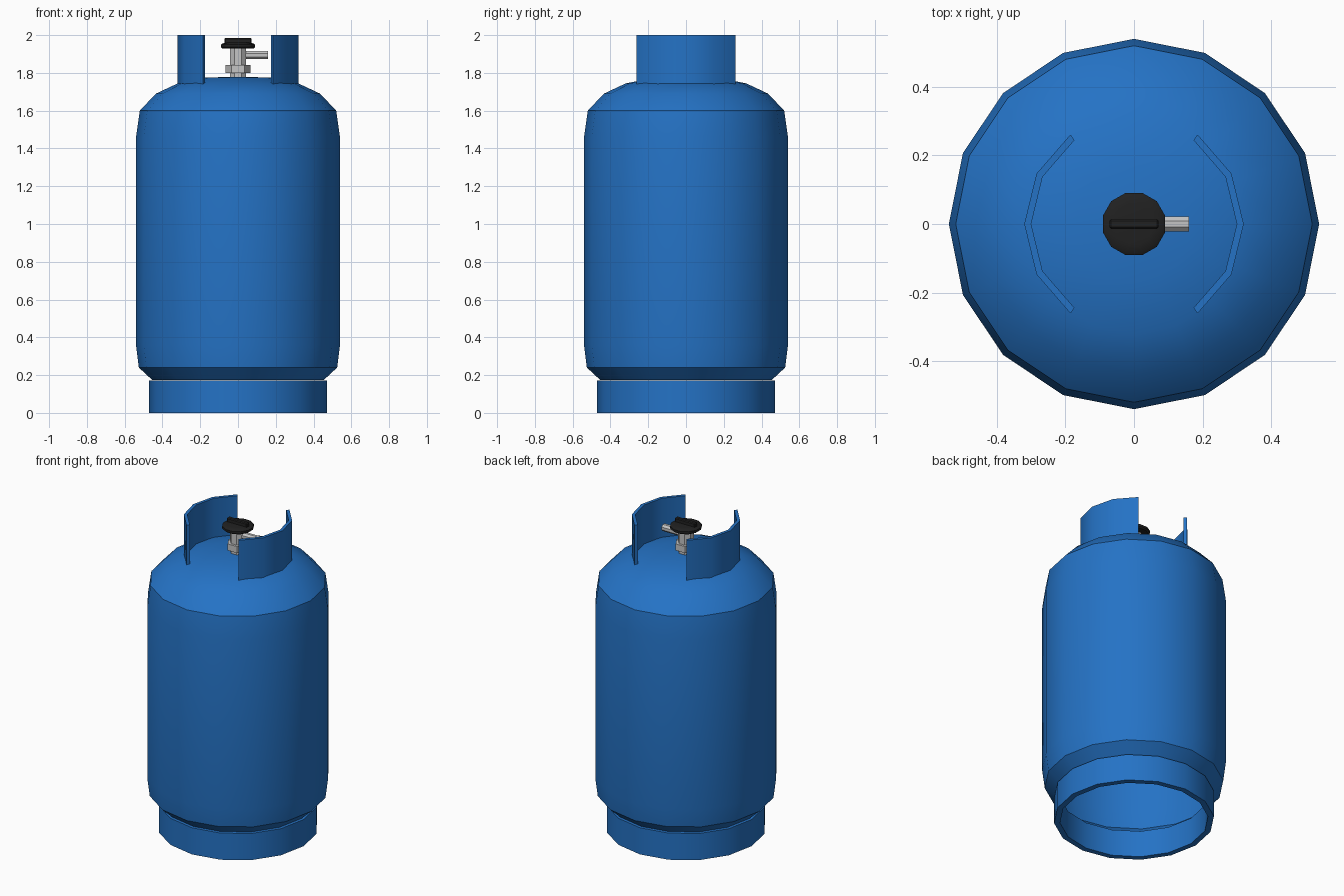
import bpy, bmesh, math
from mathutils import Matrix

cube = bpy.data.objects.get("Cube")
if cube:
    bpy.data.objects.remove(cube, do_unlink=True)


def material(name, rgb, rough):
    m = bpy.data.materials.new(name)
    m.use_nodes = True
    m.diffuse_color = (*rgb, 1)
    bsdf = m.node_tree.nodes["Principled BSDF"]
    bsdf.inputs["Base Color"].default_value = (*rgb, 1)
    bsdf.inputs["Roughness"].default_value = rough
    return m


blue = material("blue paint", (0.018, 0.17, 0.56), 0.5)
steel = material("pale steel", (0.56, 0.56, 0.56), 0.5)
black = material("black plastic", (0.015, 0.015, 0.015), 0.6)


def finish(bm, name, mat, angle=30, recalc=True):
    if recalc:
        bmesh.ops.recalc_face_normals(bm, faces=bm.faces[:])
    mesh = bpy.data.meshes.new(name)
    bm.to_mesh(mesh)
    bm.free()
    mesh.materials.append(mat)
    obj = bpy.data.objects.new(name, mesh)
    bpy.context.collection.objects.link(obj)
    bpy.ops.object.select_all(action="DESELECT")
    obj.select_set(True)
    bpy.context.view_layer.objects.active = obj
    bpy.ops.object.shade_smooth_by_angle(angle=math.radians(angle))
    return obj


def lathe(name, profile, sides, mat, closed=False, turn=0, angle=30):
    """Spin (radius, height) points round z; a zero radius closes to a pole."""
    bm = bmesh.new()
    rings = []
    for r, z in profile:
        steps = 1 if r == 0 else sides
        rings.append([bm.verts.new((r * math.cos(turn + math.tau * i / sides),
                                    r * math.sin(turn + math.tau * i / sides), z))
                      for i in range(steps)])
    pairs = list(zip(rings, rings[1:]))
    if closed:
        pairs.append((rings[-1], rings[0]))
    for a, b in pairs:
        for i in range(sides):
            j = (i + 1) % sides
            quad = [a[i % len(a)], a[j % len(a)], b[j % len(b)], b[i % len(b)]]
            bm.faces.new(list(dict.fromkeys(quad)))
    return finish(bm, name, mat, angle)


# Tank shell, open underneath, with a shallow dome on top
lathe("tank", [(0.455, 0.175), (0.525, 0.24), (0.54, 0.36), (0.54, 1.46),
               (0.52, 1.6), (0.435, 1.69), (0.32, 1.744), (0.17, 1.775),
               (0, 1.78)], 16, blue)

# Foot ring
lathe("foot_ring", [(0.47, 0), (0.47, 0.172), (0.435, 0.172), (0.435, 0)],
      16, blue, closed=True)


# Curved guard plates either side of the valve
def guard(name, side):
    bm = bmesh.new()
    sections = []
    for deg in (-54.6, -27.3, 0, 27.3, 54.6):
        a = math.radians(deg)
        sections.append([bm.verts.new((side * r * math.cos(a), r * math.sin(a), z))
                         for r, z in ((0.32, 1.738), (0.32, 2), (0.3, 2), (0.3, 1.738))])
    for s, t in zip(sections, sections[1:]):
        for i in range(4):
            j = (i + 1) % 4
            bm.faces.new((s[i], s[j], t[j], t[i]))
    bm.faces.new(sections[0])
    bm.faces.new(sections[-1])
    finish(bm, name, blue)


guard("left_guard", 1)
guard("right_guard", -1)

# Valve stem, hexagon nut and side outlet
lathe("valve_stem", [(0, 1.76), (0.047, 1.76), (0.047, 1.935), (0, 1.935)], 8, steel,
      turn=math.pi / 8)
lathe("valve_nut", [(0, 1.8), (0.067, 1.8), (0.067, 1.842), (0, 1.842)], 6, steel)
outlet = lathe("valve_outlet", [(0, 0.03), (0.023, 0.03), (0.023, 0.16), (0, 0.16)],
               8, steel, turn=math.pi / 8)
outlet.data.transform(Matrix.Translation((0, 0, 1.894)) @ Matrix.Rotation(math.pi / 2, 4, "Y"))

# Hand wheel with a raised grip bar
lathe("hand_wheel", [(0, 1.929), (0.085, 1.929), (0.094, 1.936), (0.094, 1.95),
                     (0.085, 1.956), (0.06, 1.96), (0, 1.96)],
      12, black, turn=math.pi / 12)
bm = bmesh.new()
bmesh.ops.create_cube(bm, size=1)
bmesh.ops.scale(bm, vec=(0.144, 0.028, 0.03), verts=bm.verts[:])
bmesh.ops.bevel(bm, geom=bm.edges[:], offset=0.005, segments=1, affect="EDGES")
bmesh.ops.translate(bm, vec=(0, 0, 1.969), verts=bm.verts[:])
finish(bm, "grip_bar", black)
